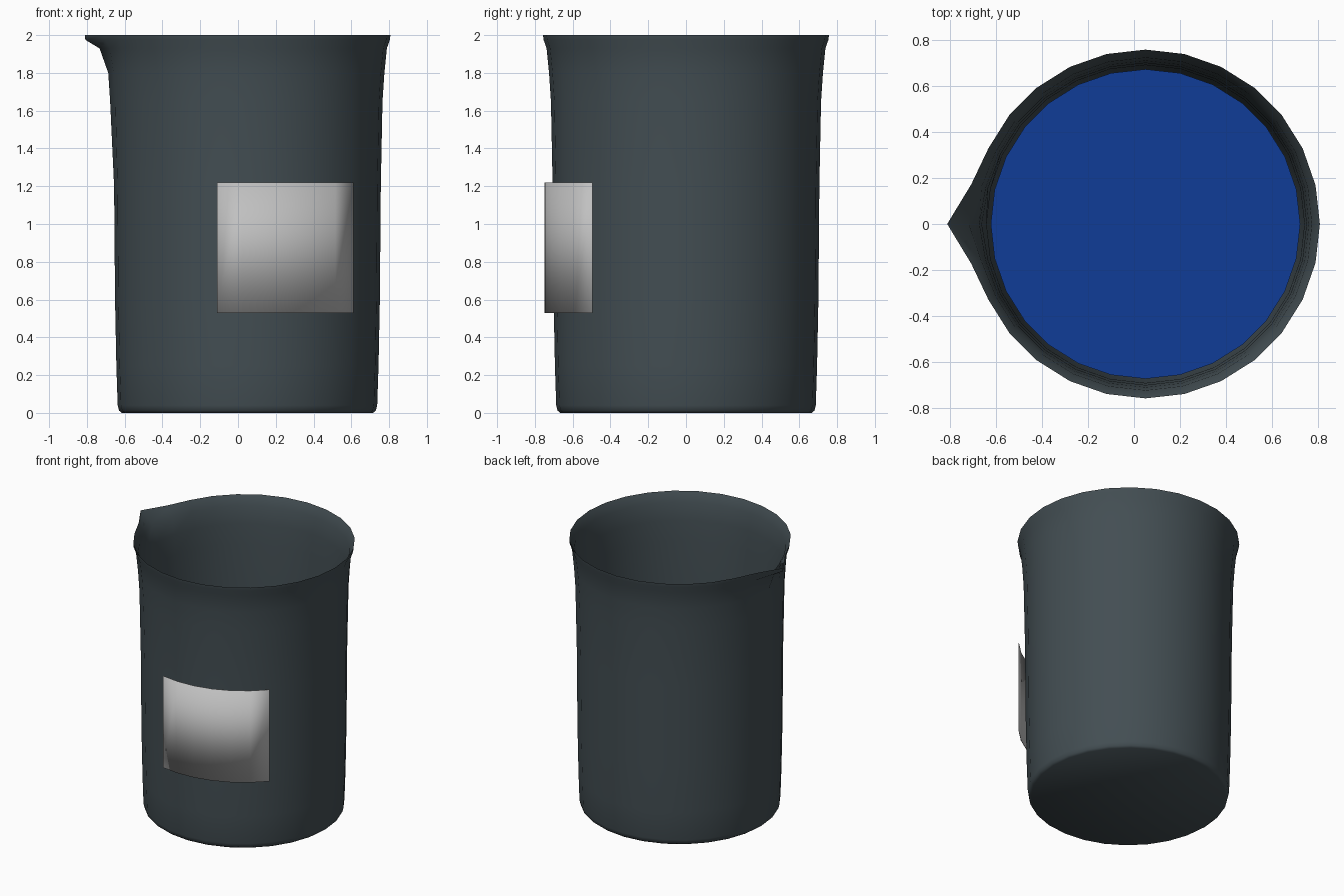
import bpy
import bmesh
from math import cos, sin, pi, radians

SIDES = 28
CENTRE_X = 0.05

if "Cube" in bpy.data.objects:
    bpy.data.objects.remove(bpy.data.objects["Cube"], do_unlink=True)


def material(name, colour):
    mat = bpy.data.materials.new(name)
    mat.use_nodes = True
    mat.diffuse_color = (*colour, 1)
    mat.node_tree.nodes["Principled BSDF"].inputs["Base Color"].default_value = (*colour, 1)
    return mat


def finish(name, bm, mat, angle=40):
    mesh = bpy.data.meshes.new(name)
    bmesh.ops.recalc_face_normals(bm, faces=bm.faces)
    bm.to_mesh(mesh)
    bm.free()
    mesh.materials.append(mat)
    obj = bpy.data.objects.new(name, mesh)
    obj.location.x = CENTRE_X
    bpy.context.collection.objects.link(obj)
    bpy.ops.object.select_all(action="DESELECT")
    obj.select_set(True)
    bpy.context.view_layer.objects.active = obj
    bpy.ops.object.shade_smooth_by_angle(angle=radians(angle))
    return obj


def lathe(profile, pull=lambda i, z: 0):
    """Revolve (radius, height) points; pull adds radius to chosen columns."""
    bm = bmesh.new()
    rings = []
    for r, z in profile:
        ring = []
        for i in range(SIDES):
            a = 2 * pi * i / SIDES
            rad = r + pull(i, z)
            ring.append(bm.verts.new((rad * cos(a), rad * sin(a), z)))
        rings.append(ring)
    for low, high in zip(rings, rings[1:]):
        for i in range(SIDES):
            j = (i + 1) % SIDES
            bm.faces.new((low[i], low[j], high[j], high[i]))
    bm.faces.new(rings[0])
    bm.faces.new(rings[-1])
    return bm


def spout(i, z):
    """Draw the lip outward on the right-hand side."""
    weight = {0: 1, 1: 0.18}.get(abs(i - SIDES // 2), 0)
    if z < 1.6:
        return 0
    if z < 1.9:
        return 0.012 * weight
    return (0.045 if z < 1.96 else 0.104) * weight


glass = material("dark slate glass", (0.056, 0.076, 0.086))
blue = material("blue liquid", (0.005, 0.046, 0.31))
grey = material("light grey label", (0.53, 0.53, 0.53))

# Beaker: outer wall up to the lip, then the inner wall down to the floor
outer = [(0.665, 0), (0.68, 0.012), (0.687, 0.04), (0.694, 0.25), (0.701, 0.6),
         (0.706, 1.2), (0.715, 1.65), (0.725, 1.8), (0.738, 1.93), (0.754, 1.975), (0.757, 2)]
inner = [(0.748, 1.985), (0.722, 1.93), (0.709, 1.8), (0.699, 1.65), (0.69, 1.2),
         (0.683, 0.6), (0.675, 0.25), (0.668, 0.05), (0.65, 0.03)]
finish("beaker", lathe(outer + inner, spout), glass, 50)

# Liquid
finish("liquid", lathe([(0.64, 0.04), (0.66, 0.06), (0.67, 0.6), (0.672, 1.0)]), blue)

# Curved label standing just off the front wall
bm = bmesh.new()
steps = 6
columns = []
for k in range(steps + 1):
    a = radians(-102.5 + 61 * k / steps)
    columns.append([bm.verts.new((0.75 * cos(a), 0.75 * sin(a), z)) for z in (0.53, 1.22)])
for a, b in zip(columns, columns[1:]):
    bm.faces.new((a[0], b[0], b[1], a[1]))
label = finish("label", bm, grey)
thick = label.modifiers.new("thickness", "SOLIDIFY")
thick.thickness = 0.004
